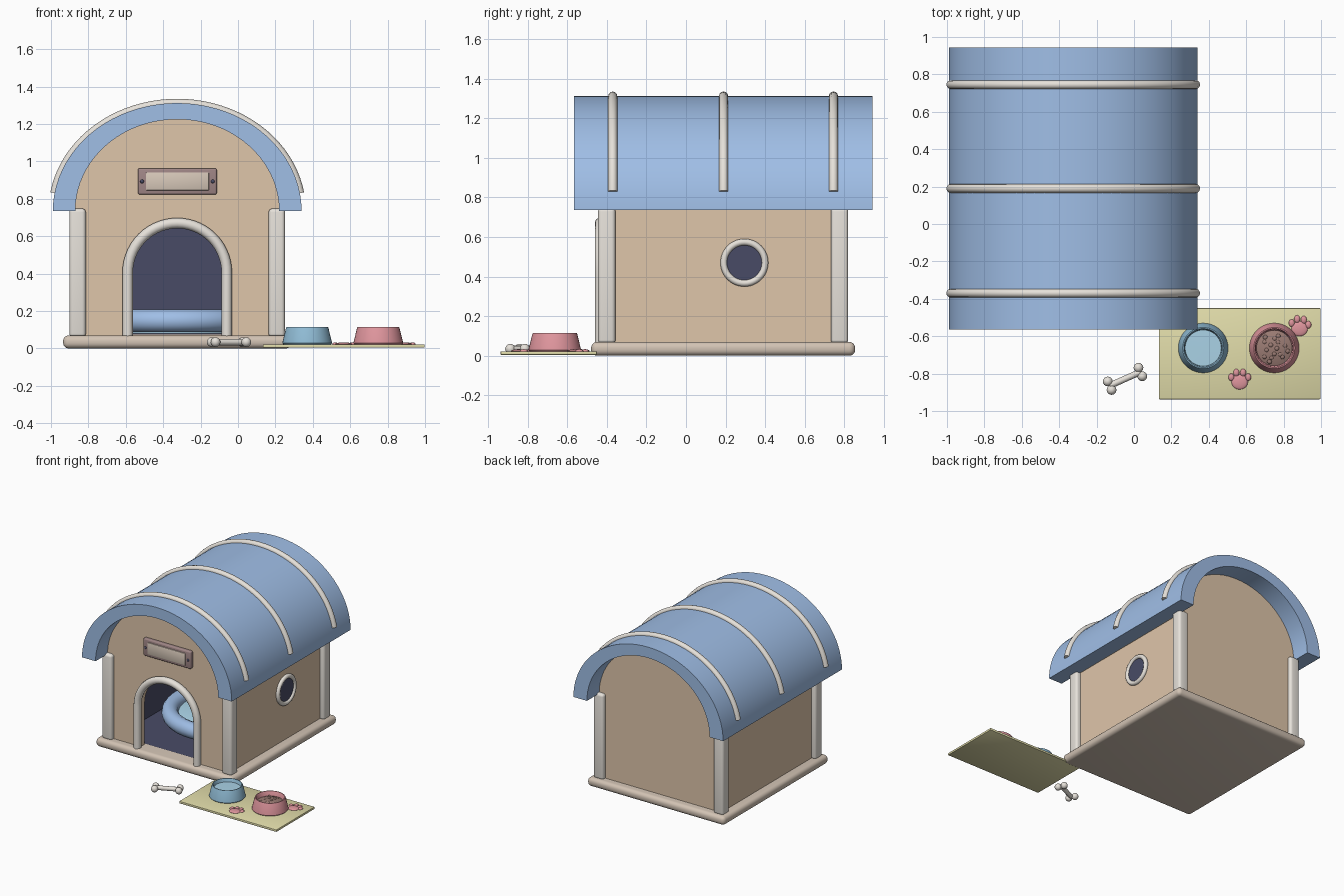
import bpy, bmesh, random
from math import sin, cos, pi, radians, asin
from mathutils import Vector, Matrix

if "Cube" in bpy.data.objects:
    bpy.data.objects.remove(bpy.data.objects["Cube"])

random.seed(3)
HX, HY = -0.325, 0.1875          # house centre


def mat(name, r, g, b):
    m = bpy.data.materials.new(name)
    m.diffuse_color = (r ** 2.2, g ** 2.2, b ** 2.2, 1)
    m.use_nodes = True
    m.node_tree.nodes["Principled BSDF"].inputs["Base Color"].default_value = m.diffuse_color
    return m


BLUE = mat("roof_blue", .62, .74, .90)
TAN = mat("wall_tan", .87, .77, .66)
WHITE = mat("trim_white", .90, .88, .85)
STONE = mat("base_stone", .82, .76, .70)
NAVY = mat("dark_navy", .29, .30, .40)
MAUVE = mat("plate_mauve", .62, .52, .52)
CREAM = mat("plate_cream", .84, .78, .72)
AQUA = mat("bowl_blue", .56, .73, .83)
WATER = mat("water_blue", .66, .82, .90)
PINK = mat("bowl_pink", .87, .58, .61)
FOOD = mat("food_brown", .60, .48, .45)
MATC = mat("mat_yellow", .88, .86, .66)


def finish(ob, name, m, smooth=True):
    ob.name = name
    ob.data.materials.clear()
    ob.data.materials.append(m)
    if smooth:
        bpy.ops.object.select_all(action='DESELECT')
        ob.select_set(True)
        bpy.context.view_layer.objects.active = ob
        bpy.ops.object.shade_smooth_by_angle(angle=radians(35))
    return ob


def from_bm(bm, name, m, smooth=True):
    bmesh.ops.recalc_face_normals(bm, faces=bm.faces)
    me = bpy.data.meshes.new(name)
    bm.to_mesh(me)
    bm.free()
    ob = bpy.data.objects.new(name, me)
    bpy.context.collection.objects.link(ob)
    return finish(ob, name, m, smooth)


def box(name, lo, hi, m, bevel=0, seg=4):
    lo, hi = Vector(lo), Vector(hi)
    bm = bmesh.new()
    bmesh.ops.create_cube(bm, size=1, matrix=Matrix.Translation((lo + hi) / 2) @ Matrix.Diagonal((*(hi - lo), 1)))
    if bevel:
        bmesh.ops.bevel(bm, geom=bm.edges[:], offset=bevel, segments=seg, profile=.5, affect='EDGES')
    return from_bm(bm, name, m)


def prism(name, pts, y0, y1, m):
    """Extrude an x-z outline along y."""
    bm = bmesh.new()
    f = bm.faces.new([bm.verts.new((x, y0, z)) for x, z in pts])
    ext = bmesh.ops.extrude_face_region(bm, geom=[f])
    bmesh.ops.translate(bm, vec=(0, y1 - y0, 0), verts=[v for v in ext['geom'] if isinstance(v, bmesh.types.BMVert)])
    return from_bm(bm, name, m)


def tube(name, pts, r, m):
    cu = bpy.data.curves.new(name, 'CURVE')
    cu.dimensions, cu.bevel_depth, cu.bevel_resolution, cu.use_fill_caps = '3D', r, 4, True
    sp = cu.splines.new('POLY')
    sp.points.add(len(pts) - 1)
    for p, c in zip(sp.points, pts):
        p.co = (*c, 1)
    ob = bpy.data.objects.new(name, cu)
    bpy.context.collection.objects.link(ob)
    bpy.ops.object.select_all(action='DESELECT')
    ob.select_set(True)
    bpy.context.view_layer.objects.active = ob
    bpy.ops.object.convert(target='MESH')
    return finish(bpy.context.object, name, m)


def lathe(name, profile, loc, m, n=40):
    bm = bmesh.new()
    rings = [[bm.verts.new((loc[0] + r * cos(2 * pi * i / n), loc[1] + r * sin(2 * pi * i / n), loc[2] + z))
              for i in range(n)] for r, z in profile]
    for a, b in zip(rings, rings[1:]):
        for i in range(n):
            bm.faces.new((a[i], a[(i + 1) % n], b[(i + 1) % n], b[i]))
    bm.faces.new(rings[0])
    bm.faces.new(rings[-1])
    return from_bm(bm, name, m)


def balls(name, items, m):
    """Join several scaled spheres: (centre, radii)."""
    bm = bmesh.new()
    for c, s in items:
        bmesh.ops.create_uvsphere(bm, u_segments=16, v_segments=10, radius=1,
                                  matrix=Matrix.Translation(c) @ Matrix.Diagonal((*s, 1)))
    return from_bm(bm, name, m)


def torus(name, loc, R, r, m, rot=(0, 0, 0)):
    bpy.ops.mesh.primitive_torus_add(location=loc, rotation=rot, major_radius=R, minor_radius=r,
                                     major_segments=48, minor_segments=14)
    return finish(bpy.context.object, name, m)


def arc(a, b, z, n=40, t0=0.0):
    """Elliptical arch about the house centre, right to left."""
    return [(HX + a * cos(t), z + b * sin(t)) for t in (t0 + (pi - 2 * t0) * i / n for i in range(n + 1))]


# base slab
box("base_slab", (HX - .61, HY - .667, 0), (HX + .61, HY + .667, .07), STONE, .03, 5)

# walls, with an arched doorway in the front one
W, D, T, Z0, Z1 = .54, .60, .05, .065, .737
front = [(HX - W, Z0)] + [(HX - .25, Z0)] + arc(.25, .25, .405, 28)[::-1] + \
        [(HX + .25, Z0), (HX + W, Z0), (HX + W, Z1), (HX - W, Z1)]
prism("front_wall", front, HY - D, HY - D + T, TAN)
box("back_wall", (HX - W, HY + D - T, Z0), (HX + W, HY + D, Z1), TAN)
for s, n in ((-1, "left"), (1, "right")):
    xs = sorted((HX + s * W, HX + s * (W - T)))
    box(n + "_wall", (xs[0], HY - D + T, Z0), (xs[1], HY + D - T, Z1), TAN)
prism("gable_block", arc(.548, .492, .735), HY - D, HY + D, TAN)

# dark lining, open at the front
bm = bmesh.new()
bmesh.ops.create_cube(bm, size=1, matrix=Matrix.Translation((HX, HY, .4025)) @
                      Matrix.Diagonal((2 * (W - T) - .004, 2 * (D - T) - .004, .655, 1)))
bm.faces.ensure_lookup_table()
bmesh.ops.delete(bm, geom=[f for f in bm.faces if f.normal.y < -.5], context='FACES')
from_bm(bm, "interior_lining", NAVY, False)

# corner posts
for sx in (-1, 1):
    for sy in (-1, 1):
        cx, cy = HX + sx * .5325, HY + sy * .588
        box("corner_post", (cx - .044, cy - .044, .06), (cx + .044, cy + .044, .748), WHITE, .02)

# arched roof shell and its ribs
prism("roof_shell", arc(.665, .577, .735) + arc(.545, .49, .735)[::-1], -.565, .943, BLUE)
for y in (-.37, .19, .745):
    tube("roof_rib", [(x, y, z) for x, z in arc(.665, .577, .735, 40, asin(.095 / .577))], .023, WHITE)

# door frame
door = [(HX + .265, .065)] + arc(.265, .265, .405, 28) + [(HX - .265, .065)]
tube("door_frame", [(x, -.433, z) for x, z in door], .028, WHITE)

# round window on the right wall
bpy.ops.mesh.primitive_cylinder_add(vertices=40, radius=.1, depth=.02, location=(HX + W, .295, .47), rotation=(0, pi / 2, 0))
finish(bpy.context.object, "window_pane", NAVY)
torus("window_ring", (HX + W + .006, .295, .47), .104, .017, WHITE, (0, pi / 2, 0))

# blank plate above the door
yf = HY - D
box("plate_frame", (-.535, yf - .028, .823), (-.113, yf + .01, .963), MAUVE, .01, 3)
box("plate_panel", (-.492, yf - .034, .845), (-.156, yf, .941), CREAM, .004, 2)
balls("plate_screws", [((x, yf - .028, .893), (.01, .006, .01)) for x in (-.513, -.135)], NAVY)

# bed inside
torus("bed_ring", (HX, .29, .148), .395, .062, BLUE)
lathe("bed_cushion", [(.37, 0), (.38, .04), (.33, .07), (.01, .08)], (HX, .29, .08), WATER)

# feeding mat and bowls
box("feeding_mat", (.133, -.937, .004), (.997, -.45, .022), MATC, .004, 2)
bowl = [(.128, 0), (.133, .006), (.131, .016), (.114, .086), (.110, .094), (.104, .094), (.099, .086), (.092, .03), (.01, .028)]
lathe("water_bowl", bowl, (.37, -.663, .022), AQUA)
lathe("water", [(.092, 0), (.097, .045), (.01, .046)], (.37, -.663, .045), WATER)
lathe("food_bowl", bowl, (.75, -.663, .022), PINK)
lathe("food_mound", [(.09, 0), (.095, .035), (.06, .048), (.01, .053)], (.75, -.663, .045), FOOD)
bits = []
for i in range(16):
    r, a = .078 * ((i + .5) / 16) ** .5, i * 2.4 + random.uniform(-.3, .3)
    bits.append(((.75 + r * cos(a), -.663 + r * sin(a), .096 - r * .15), (.013, .013, .009)))
balls("kibble", bits, FOOD)

# paw prints on the mat
for px, py, ang in ((.565, -.845, 0), (.885, -.56, -.1)):
    R = Matrix.Rotation(ang, 3, 'Z')
    pads = [((0, 0), (.044, .04)), ((-.045, .026), (.016, .02)), ((-.018, .05), (.016, .021)),
            ((.018, .05), (.016, .021)), ((.045, .026), (.016, .02))]
    balls("paw_print", [(Vector((px, py, .023)) + R @ Vector((*c, 0)), (*s, .01)) for c, s in pads], PINK)

# toy bone
bc = Vector((-.048, -.828, .034))
u, v = Vector((cos(.42), sin(.42), 0)), Vector((-sin(.42), cos(.42), 0))
tube("bone_shaft", [bc - u * .088, bc + u * .088], .017, WHITE)
balls("bone_knobs", [(bc + u * .09 * a + v * .025 * b, (.026,) * 3) for a in (-1, 1) for b in (-1, 1)], WHITE)
